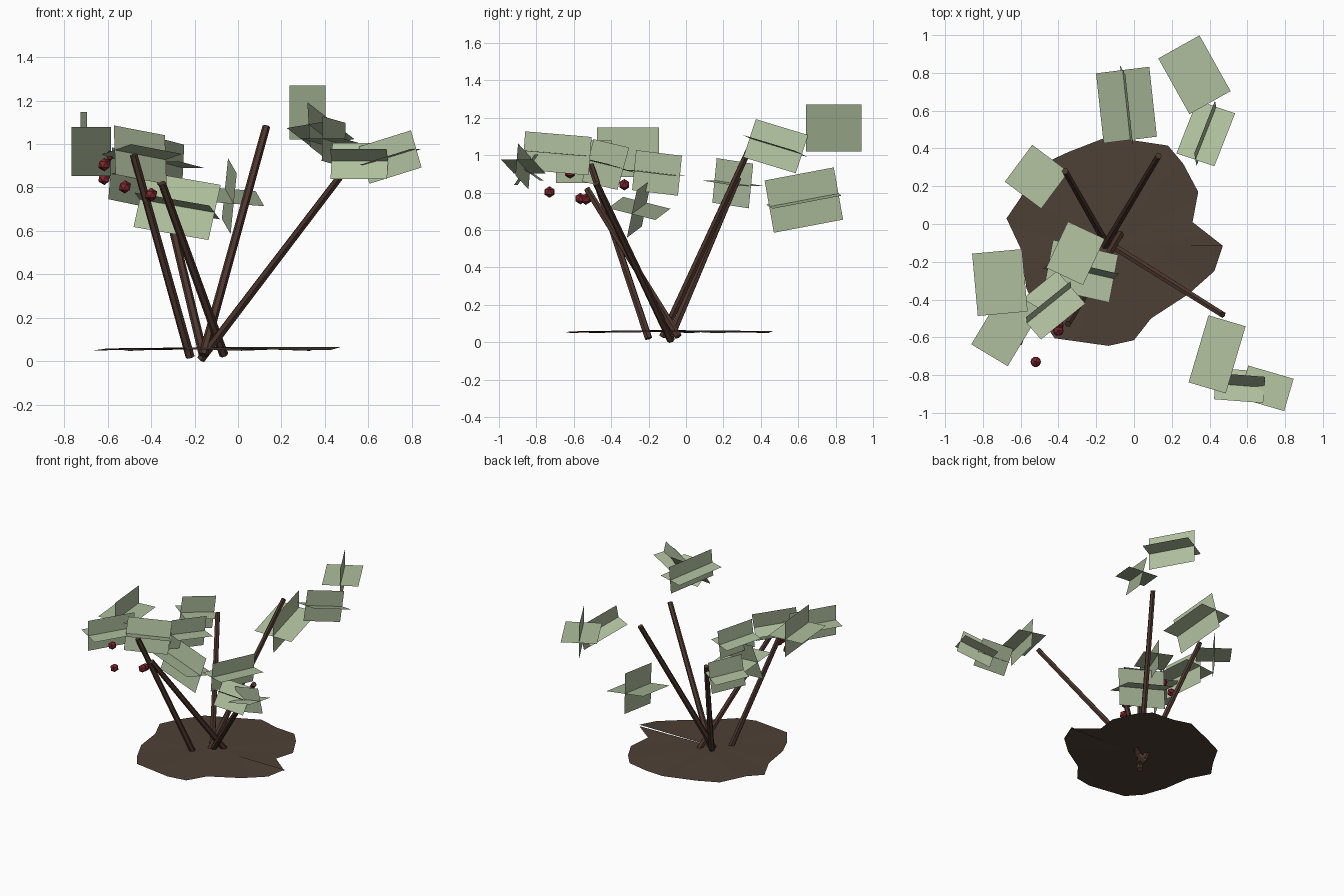
import bpy, bmesh, math
from mathutils import Vector, Matrix

if "Cube" in bpy.data.objects:
    bpy.data.objects.remove(bpy.data.objects["Cube"])


def material(name, rgb):
    m = bpy.data.materials.new(name)
    m.diffuse_color = (*rgb, 1)
    m.use_nodes = True
    m.node_tree.nodes["Principled BSDF"].inputs["Base Color"].default_value = m.diffuse_color
    return m


BARK = material("bark", (0.075, 0.038, 0.027))
LEAF = material("leaf_green", (0.43, 0.52, 0.34))
SOIL = material("soil", (0.075, 0.052, 0.036))
RED = material("berry_red", (0.22, 0.02, 0.03))


def make(name, bm, mat, smooth=False):
    me = bpy.data.meshes.new(name)
    for f in bm.faces:
        f.smooth = smooth
    bm.to_mesh(me)
    bm.free()
    me.materials.append(mat)
    ob = bpy.data.objects.new(name, me)
    bpy.context.collection.objects.link(ob)
    return ob


# Soil patch: shallow irregular fan, left open at the +x seam
outline = [(.47, -.115), (.31, .01), (.34, .17), (.26, .32), (.18, .415), (.015, .44),
           (-.13, .465), (-.35, .38), (-.50, .31), (-.60, .14), (-.675, .03), (-.60, -.13),
           (-.57, -.34), (-.50, -.49), (-.42, -.605), (-.135, -.645), (0, -.615),
           (.09, -.50), (.29, -.37), (.425, -.25), (.47, -.115)]
bm = bmesh.new()
hub = bm.verts.new((-.14, -.115, .065))
rim = [bm.verts.new((x, y, .054 + .006 * math.sin(i * 2.3))) for i, (x, y) in enumerate(outline)]
rim[-1].co.z = .065
for a, b in zip(rim, rim[1:]):
    bm.faces.new((hub, a, b))
make("soil_patch", bm, SOIL, True)

# Stems: hexagonal rods from the base to each tip
stems = [((-.22, -.20, .02), (-.48, -.51, .95)),
         ((-.065, -.04, .03), (-.35, -.53, .82)),
         ((-.16, -.08, .03), (-.365, .28, .88)),
         ((-.16, -.125, .03), (.13, .36, 1.08)),
         ((-.17, -.08, .01), (.47, -.48, .85))]
for i, (p, q) in enumerate(stems):
    p, q = Vector(p), Vector(q)
    d = q - p
    bm = bmesh.new()
    mat = Matrix.Translation((p + q) / 2) @ d.to_track_quat('Z', 'Y').to_matrix().to_4x4()
    bmesh.ops.create_cone(bm, cap_ends=True, segments=6, radius1=.021, radius2=.018,
                          depth=d.length, matrix=mat)
    make(f"stem_{i + 1}", bm, BARK)


# Leaf clumps: two crossed rectangles sharing a long axis
def leaf_clump(name, centre, axis, width, up=(0, 0, 1)):
    c, a = Vector(centre), Vector(axis) / 2
    side = a.cross(Vector(up)).normalized() * width / 2
    top = side.cross(a).normalized() * width / 2
    bm = bmesh.new()
    for w in (side, top):
        bm.faces.new([bm.verts.new(c + v) for v in (-a - w, a - w, a + w, w - a)])
    make(name, bm, LEAF)


clumps = [((-.04, .63, .76), (-.04, .37, .07), .285, (.08, 0, 1)),
          ((.32, .79, 1.145), (.165, -.295, 0), .25),
          ((.38, .48, 1.048), (.11, .28, -.085), .215, (-.17, 0, 1)),
          ((-.515, .25, .85), (.145, .195, -.03), .24),
          ((.44, -.69, 1.01), (.105, .355, -.03), .205),
          ((.70, -.87, .94), (.24, -.07, .075), .178),
          ((.56, -.855, .922), (.26, -.02, 0), .20, (0, .68, 1)),
          ((-.71, -.31, 1.015), (.03, -.33, 0), .265),
          ((-.675, -.545, .965), (.18, .30, 0), .225),
          ((-.45, -.43, .95), (.235, .19, -.045), .235, (-.15, .18, 1)),
          ((-.28, -.25, .715), (.345, -.08, -.06), .265, (0, .25, 1)),
          ((-.31, -.155, .905), (.115, .245, -.03), .215)]
for i, c in enumerate(clumps):
    leaf_clump(f"leaf_clump_{i + 1}", *c)

# Berries: faceted balls under the left leaves
berries = [(-.615, -.62, .905), (-.615, -.33, .842), (-.52, -.73, .803),
           (-.40, -.565, .768), (-.40, -.535, .765), (-.60, -.40, .945)]
for i, p in enumerate(berries):
    bm = bmesh.new()
    bmesh.ops.create_icosphere(bm, subdivisions=1, radius=.031, matrix=Matrix.Translation(p))
    make(f"berry_{i + 1}", bm, RED)
